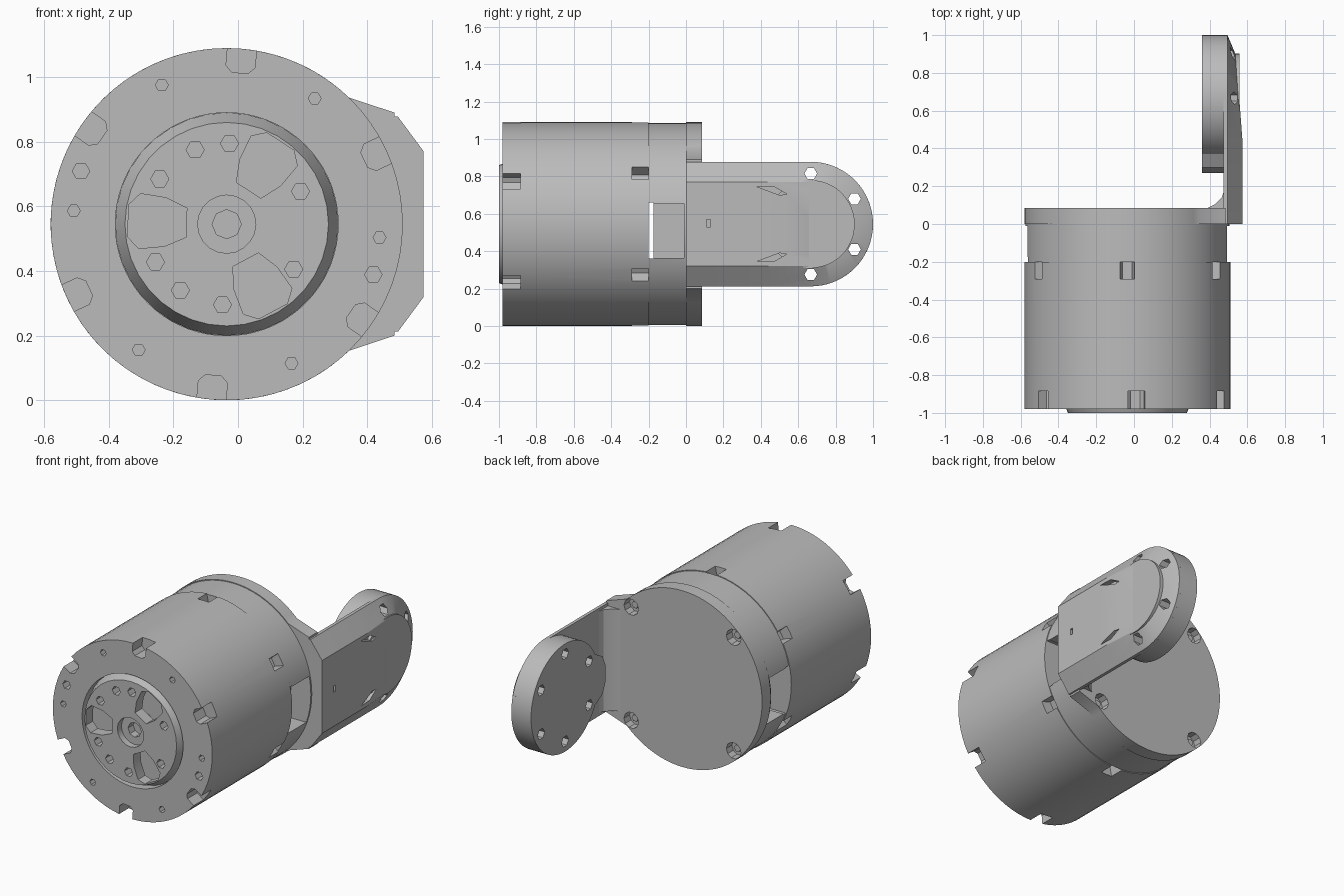
import bpy, bmesh, math
from math import cos, sin, radians

cube = bpy.data.objects.get("Cube")
if cube:
    bpy.data.objects.remove(cube, do_unlink=True)

grey = bpy.data.materials.new("plain_grey")
grey.use_nodes = True
COLOUR = (0.5, 0.5, 0.5, 1)
grey.diffuse_color = COLOUR
grey.node_tree.nodes["Principled BSDF"].inputs["Base Color"].default_value = COLOUR

CX, CZ, R = -0.035, 0.545, 0.545   # motor axis and radius
EY, ER = 0.667, 0.333              # round end of the arm


def place(axis, u, v, w):
    """Turn a 2D point and a depth into a 3D point."""
    return {"x": (w, u, v), "y": (u, w, v), "z": (u, v, w)}[axis]


def loft(bm, axis, low, high, a, b):
    n = len(low)
    v0 = [bm.verts.new(place(axis, u, v, a)) for u, v in low]
    v1 = [bm.verts.new(place(axis, u, v, b)) for u, v in high]
    bm.faces.new(v0)
    bm.faces.new(v1)
    for i in range(n):
        j = (i + 1) % n
        bm.faces.new((v0[i], v0[j], v1[j], v1[i]))


def finish(name, bm):
    bmesh.ops.recalc_face_normals(bm, faces=bm.faces)
    mesh = bpy.data.meshes.new(name)
    bm.to_mesh(mesh)
    bm.free()
    mesh.materials.append(grey)
    ob = bpy.data.objects.new(name, mesh)
    bpy.context.collection.objects.link(ob)
    return ob


def solid(name, *prisms):
    """Object made of prisms given as (axis, outline, start, end)."""
    bm = bmesh.new()
    for axis, pts, a, b in prisms:
        loft(bm, axis, pts, pts, a, b)
    return finish(name, bm)


def cut(ob, *prisms):
    """Subtract separate, non-touching prisms from an object and bake the result."""
    cutter = solid("cutter", *prisms)
    cutter.hide_render = True
    mod = ob.modifiers.new("cut", "BOOLEAN")
    mod.operation, mod.solver, mod.object = "DIFFERENCE", "EXACT", cutter
    bpy.context.view_layer.update()
    dg = bpy.context.evaluated_depsgraph_get()
    baked = bpy.data.meshes.new_from_object(ob.evaluated_get(dg))
    ob.modifiers.clear()
    ob.data = baked
    bpy.data.objects.remove(cutter, do_unlink=True)


def circle(u, v, r, n=72):
    return [(u + r * cos(math.tau * i / n), v + r * sin(math.tau * i / n)) for i in range(n)]


def disc(r, n=72):
    return circle(CX, CZ, r, n)


def polar(shape, deg):
    """Place (radial, sideways) points at an angle about the motor axis."""
    c, s = cos(radians(deg)), sin(radians(deg))
    return [(CX + r * c - t * s, CZ + r * s + t * c) for r, t in shape]


def hole(r, deg, size, n=6):
    u, v = polar([(r, 0)], deg)[0]
    return circle(u, v, size, n)


def rect(u0, u1, v0, v1):
    return [(u0, v0), (u1, v0), (u1, v1), (u0, v1)]


def mirrored(half):
    return half + [(r, -t) for r, t in reversed(half)]


# Front end ring with edge notches and small screw holes
front_ring = solid("front_ring", ("y", disc(R), -0.98, -0.885))
notch = mirrored([(0.47, 0.025), (0.49, 0.045), (0.6, 0.045)])
cuts = [("y", disc(0.345), -1.1, -0.8)]
for k in range(6):
    cuts.append(("y", polar(notch, 25 + 60 * k), -1.1, -0.8))
    cuts.append(("y", hole(0.475, 55 + 60 * k, 0.02), -1.1, -0.91))
cuts += [("y", hole(0.48, a, 0.027), -1.1, -0.91) for a in (160, 341)]
cut(front_ring, *cuts)

# Rotor hub with three windows, bolt holes and a bore
bm = bmesh.new()
loft(bm, "y", disc(0.315, 36), disc(0.345, 36), -1.0, -0.93)
hub = finish("rotor_hub", bm)
window = mirrored([(0.125, 0.045), (0.19, 0.075), (0.27, 0.085), (0.305, 0.05)])
cut(hub, *[("y", polar(window, a), -1.1, -0.9) for a in (57, 178, 298)],
    ("y", disc(0.09, 20), -1.1, -0.9))
cut(hub, *[("y", hole(0.25, a, 0.028), -1.1, -0.9)
           for a in (24, 88, 113, 146, 208, 235, 267, 326)])
spindle = solid("spindle", ("y", disc(0.09, 20), -0.96, -0.88))
cut(spindle, ("y", disc(0.045, 8), -1.1, -0.91))

# Main shell with pockets near its rear edge
shell = solid("main_shell", ("y", disc(R), -0.885, -0.2))
pocket = mirrored([(0.48, 0.025), (0.6, 0.05)])
cut(shell, *[("y", polar(pocket, 30 + 60 * k), -0.29, -0.1) for k in range(6)])

# Rear band with a cable slot on both sides
band = solid("rear_band", ("y", disc(R - 0.005), -0.2, 0.0))
cut(band, ("y", rect(-1, 1, 0.36, 0.66), -0.3, -0.175))
cut(band, ("y", rect(0.37, 1.1, 0.365, 0.655), -0.19, -0.01),
    ("y", rect(-1.1, -0.44, 0.365, 0.655), -0.19, -0.01))

# Rear plate, widened toward the arm, with four screw recesses
arc = [(CX + R * cos(radians(a)), CZ + R * sin(radians(a))) for a in range(46, 315, 4)]
rear_plate = solid("rear_plate", ("y", arc + [(0.485, 0.2), (0.485, 0.89)], 0.0, 0.085))
corners = (45, 135, 225, 315)
cut(rear_plate, *[("y", hole(0.495, a, 0.05, 10), 0.03, 0.2) for a in corners])
solid("screw_heads", *[("y", hole(0.495, a, 0.022), 0.02, 0.05) for a in corners])


# Arm: a round-ended plate with wide chamfers and a sloping outer face
def arm_outline(r):
    end = [(EY + r * sin(radians(a)), CZ - r * cos(radians(a))) for a in range(0, 181, 6)]
    return [(0.0, CZ - r), (0.43, CZ - r)] + end + [(0.43, CZ + r), (0.0, CZ + r)]


def outer_x(y):
    return 0.575 - 0.075 * max(0, y - 0.43)


bm = bmesh.new()
rings = []
for r, face_x in ((ER, lambda y: 0.475), (ER, lambda y: 0.495), (0.225, outer_x)):
    rings.append([bm.verts.new((face_x(y), y, z)) for y, z in arm_outline(r)])
n = len(rings[0])
for lo, hi in zip(rings, rings[1:]):
    for i in range(n):
        j = (i + 1) % n
        bm.faces.new((lo[i], lo[j], hi[j], hi[i]))
bm.faces.new(rings[0])
top = rings[-1]
bm.faces.new((top[0], top[1], top[-2], top[-1]))
bm.faces.new(top[1:-1])
arm = finish("arm", bm)


def arm_hole(deg):
    a = radians(deg)
    return ("x", circle(EY + 0.27 * cos(a), CZ + 0.27 * sin(a), 0.034, 6), 0.3, 0.7)


grooves = [("x", [(0.38, CZ + s * 0.2), (0.5, CZ + s * 0.155), (0.54, CZ + s * 0.16),
                  (0.47, CZ + s * 0.2)], 0.54, 0.7) for s in (-1, 1)]
cut(arm, *[arm_hole(a) for a in (-90, -30, 30, 90)], *grooves,
    ("x", rect(0.11, 0.13, 0.53, 0.57), 0.54, 0.7))

# Raised round cover on the arm's end
solid("arm_cover", ("x", circle(EY, CZ, 0.235, 48), 0.53, 0.558))

# Pivot disc on the inner side of the arm, with a small blunt tab
pivot = solid("pivot_disc", ("x", circle(EY, CZ, ER), 0.36, 0.478))
cut(pivot, *[arm_hole(a) for a in range(-90, 270, 60)])
solid("pivot_tab", ("x", [(0.37, 0.39), (0.3, 0.43), (0.27, 0.5), (0.27, 0.59),
                          (0.3, 0.66), (0.37, 0.7)], 0.36, 0.478))

# Fillet between rear plate and arm
solid("arm_fillet", ("z", [(0.38, 0.08), (0.48, 0.08), (0.48, 0.19), (0.465, 0.14),
                           (0.43, 0.105)], 0.23, 0.86))

# Smooth round walls, keep edges sharp
bpy.ops.object.select_all(action="DESELECT")
for ob in bpy.context.collection.objects:
    if ob.type == "MESH":
        ob.select_set(True)
        bpy.context.view_layer.objects.active = ob
bpy.ops.object.shade_smooth_by_angle(angle=radians(25))
